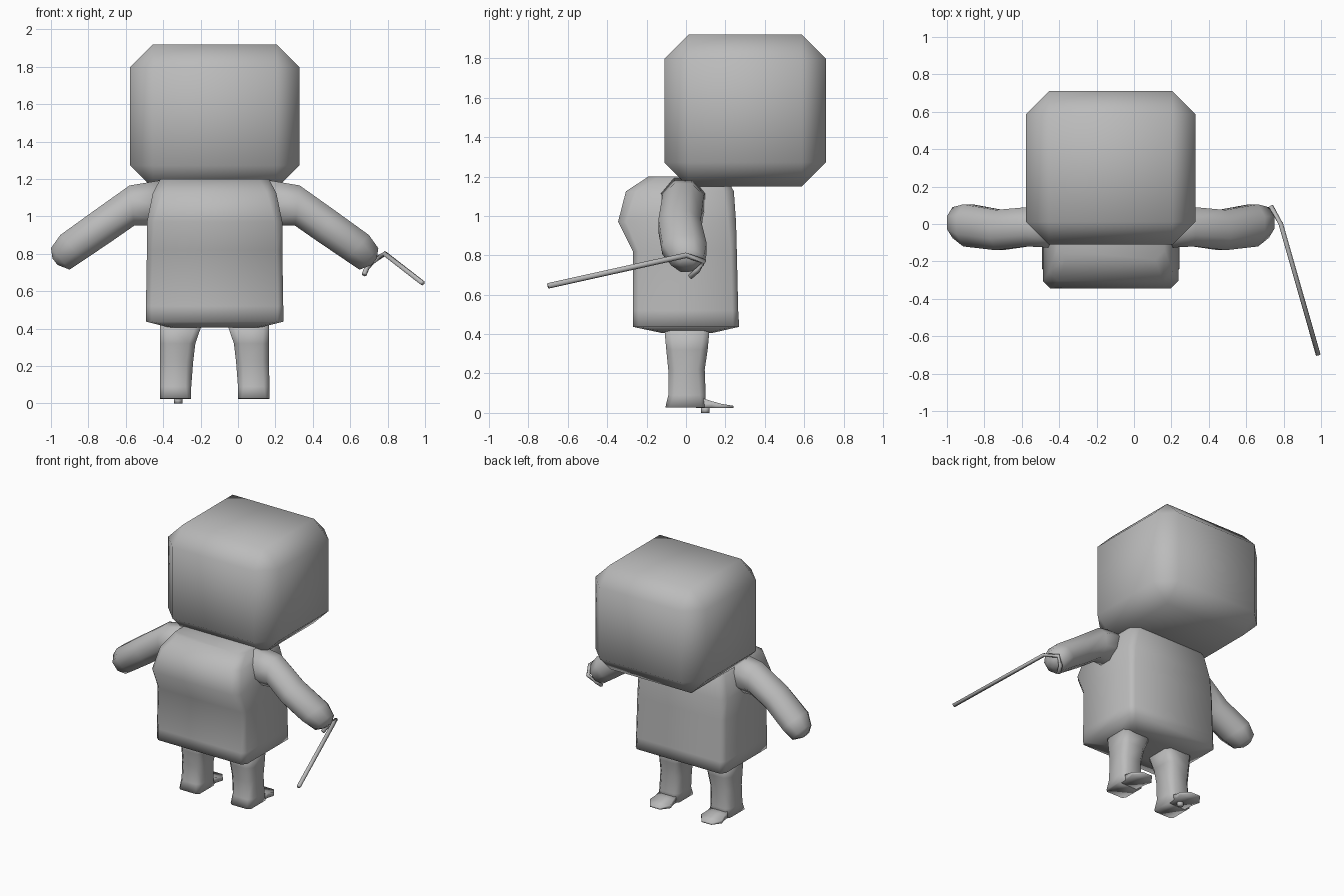
import bpy, bmesh, math
from mathutils import Vector

if "Cube" in bpy.data.objects:
    bpy.data.objects.remove(bpy.data.objects["Cube"], do_unlink=True)

CX = -0.125  # body centre line
grey = bpy.data.materials.new("plain grey")
grey.use_nodes = True
grey.diffuse_color = (0.5, 0.5, 0.5, 1)
grey.node_tree.nodes["Principled BSDF"].inputs["Base Color"].default_value = (0.5, 0.5, 0.5, 1)


def finish(name, bm, smooth=True):
    bmesh.ops.recalc_face_normals(bm, faces=bm.faces)
    mesh = bpy.data.meshes.new(name)
    bm.to_mesh(mesh)
    bm.free()
    mesh.materials.append(grey)
    for p in mesh.polygons:
        p.use_smooth = smooth
    ob = bpy.data.objects.new(name, mesh)
    bpy.context.collection.objects.link(ob)
    return ob


def loft(name, rings):
    bm = bmesh.new()
    loops = [[bm.verts.new(p) for p in r] for r in rings]
    n = len(loops[0])
    for a, b in zip(loops, loops[1:]):
        for i in range(n):
            j = (i + 1) % n
            bm.faces.new((a[i], a[j], b[j], b[i]))
    bm.faces.new(loops[0])
    bm.faces.new(loops[-1])
    return finish(name, bm)


def slab(x0, x1, y0, y1, z, c):
    """Horizontal rectangle with cut corners."""
    return [(x0 + c, y0, z), (x1 - c, y0, z), (x1, y0 + c, z), (x1, y1 - c, z),
            (x1 - c, y1, z), (x0 + c, y1, z), (x0, y1 - c, z), (x0, y0 + c, z)]


def oval(top, bottom, y0, y1):
    """Eight sided ring between an upper and a lower point."""
    t, b = Vector((top[0], 0, top[1])), Vector((bottom[0], 0, bottom[1]))
    mid, up = (t + b) / 2, (t - b) / 2
    ring = []
    for k in range(8):
        a = math.tau * (k + 0.5) / 8
        p = mid + up * math.cos(a) / math.cos(math.pi / 8)
        p.y = (y0 + y1) / 2 + (y1 - y0) / 2 * math.sin(a) / math.cos(math.pi / 8)
        ring.append(p)
    return ring


def tube(name, path, radius, sides=6):
    rings = []
    pts = [Vector(p) for p in path]
    for i, p in enumerate(pts):
        d = (pts[min(i + 1, len(pts) - 1)] - pts[max(i - 1, 0)]).normalized()
        u = d.cross(Vector((1, 0, 0))).normalized()
        v = d.cross(u)
        rings.append([p + radius * (u * math.cos(math.tau * k / sides)
                                    + v * math.sin(math.tau * k / sides)) for k in range(sides)])
    return loft(name, rings)


# Head: a box with every edge cut
bm = bmesh.new()
bmesh.ops.create_cube(bm, size=1)
for v in bm.verts:
    v.co = Vector((CX + v.co.x * 0.905, 0.3 + v.co.y * 0.82, 1.535 + v.co.z * 0.77))
bmesh.ops.bevel(bm, geom=bm.edges[:], offset=0.122, segments=1, profile=0.5, affect='EDGES')
finish("head", bm)

# Torso: half width, front, back, height, corner cut
torso = [(0.24, -0.12, 0.13, 0.405, 0.03), (0.367, -0.27, 0.27, 0.437, 0.03),
         (0.367, -0.27, 0.265, 0.52, 0.03), (0.362, -0.27, 0.258, 0.82, 0.03),
         (0.362, -0.345, 0.254, 0.97, 0.04), (0.33, -0.305, 0.243, 1.125, 0.05),
         (0.29, -0.19, 0.2, 1.2, 0.05)]
loft("torso", [slab(CX - w, CX + w, f, b, z, c) for w, f, b, z, c in torso])

# Arms, legs and feet, mirrored about the centre line
arm = [((0.12, 1.2), (0.12, 0.95), -0.13, 0.1), ((0.33, 1.165), (0.305, 0.95), -0.12, 0.09),
       ((0.52, 1.03), (0.42, 0.87), -0.14, 0.075), ((0.70, 0.90), (0.575, 0.765), -0.12, 0.105),
       ((0.75, 0.83), (0.65, 0.715), -0.075, 0.09), ((0.742, 0.775), (0.715, 0.74), -0.03, 0.04)]
leg = [(0.0, 0.168, -0.105, 0.1, 0.027, 0.02), (0.0, 0.168, -0.09, 0.1, 0.09, 0.03),
       (-0.01, 0.166, -0.09, 0.095, 0.22, 0.035), (-0.022, 0.166, -0.1, 0.11, 0.32, 0.035),
       (-0.06, 0.166, -0.11, 0.12, 0.43, 0.03)]
toe = [(0.02, 0.15, 0.05, 0.085), (0.015, 0.155, 0.13, 0.06),
       (0.0, 0.168, 0.18, 0.046), (0.045, 0.125, 0.24, 0.036)]
for side, s in (("left", 1), ("right", -1)):
    def flip(ring):
        return [(CX + s * (p[0] - CX), p[1], p[2]) for p in ring]
    loft(side + "_arm", [flip(oval(*r)) for r in arm])
    loft(side + "_leg", [flip(slab(*r)) for r in leg])
    loft(side + "_foot", [flip([(a, y, 0.024), (b, y, 0.024), (b, y, z), (a, y, z)])
                          for a, b, y, z in toe])

# Small peg under one foot
bm = bmesh.new()
bmesh.ops.create_cone(bm, cap_ends=True, segments=8, radius1=0.022, radius2=0.022, depth=0.03)
bmesh.ops.translate(bm, verts=bm.verts, vec=(-0.32, 0.098, 0.015))
finish("foot_peg", bm)

# Hooked stick held in the hand
tube("stick", [(0.675, 0.02, 0.69), (0.69, 0.06, 0.725), (0.735, 0.09, 0.77),
               (0.785, 0.0, 0.80), (0.985, -0.70, 0.645)], 0.014)
